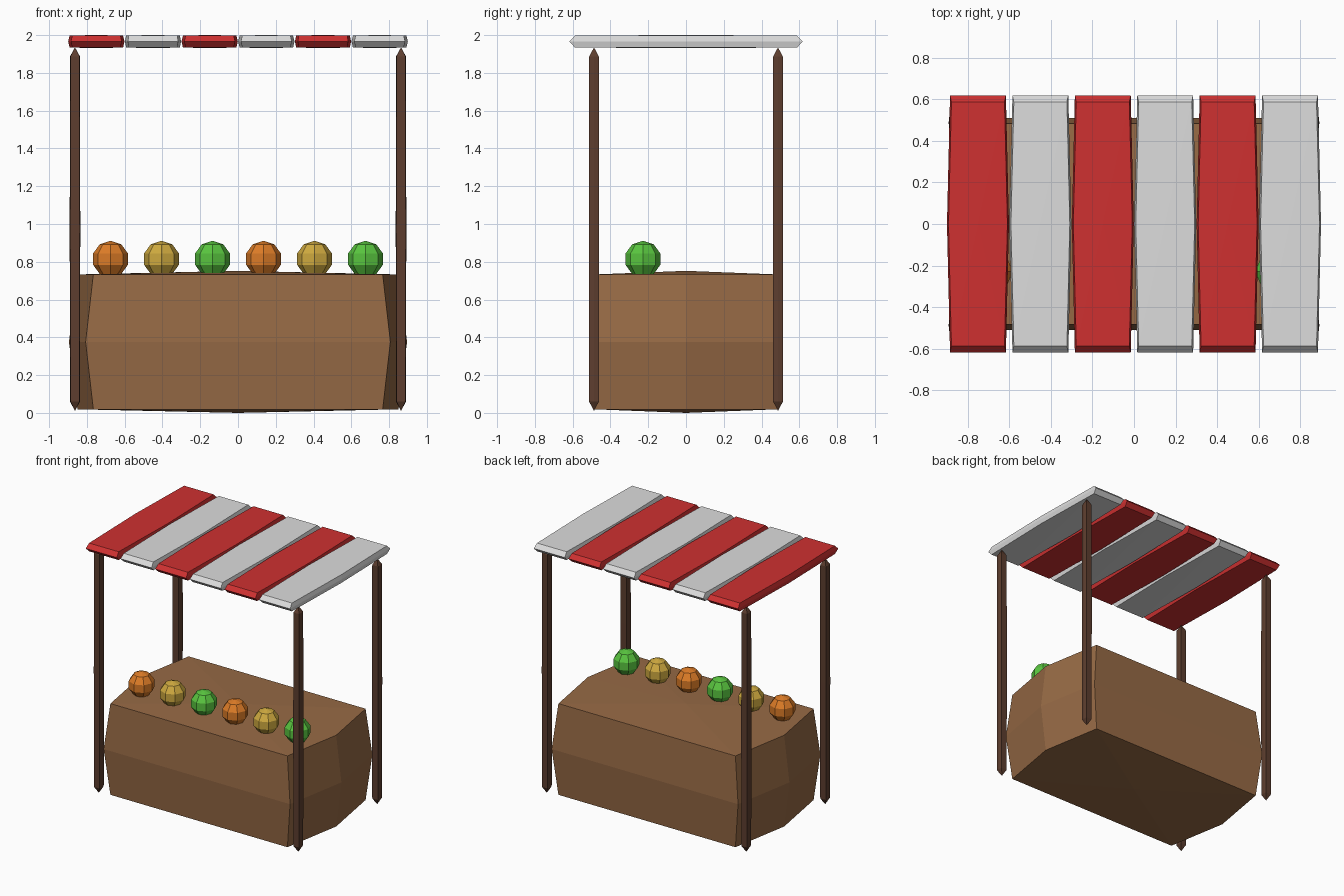
import bpy, bmesh, math

if "Cube" in bpy.data.objects:
    bpy.data.objects.remove(bpy.data.objects["Cube"])


def colour(name, r, g, b):
    m = bpy.data.materials.new(name)
    m.diffuse_color = (r, g, b, 1)
    m.use_nodes = True
    m.node_tree.nodes["Principled BSDF"].inputs["Base Color"].default_value = m.diffuse_color
    return m


WOOD = colour("counter wood", 0.31, 0.145, 0.06)
DARK = colour("post wood", 0.11, 0.048, 0.028)
RED = colour("awning red", 0.62, 0.03, 0.03)
WHITE = colour("awning white", 0.72, 0.72, 0.72)
ORANGE = colour("orange fruit", 0.72, 0.2, 0.02)
YELLOW = colour("yellow fruit", 0.62, 0.4, 0.05)
GREEN = colour("green fruit", 0.1, 0.56, 0.05)


def spow(v, e):
    """Signed power, used to square off a round shape."""
    return 0.0 if abs(v) < 1e-6 else math.copysign(abs(v) ** e, v)


def rounded(name, centre, half, mat, lon=6, lat=4, e=0.15):
    """Low-poly superellipsoid: boxy for a small e, a ball for e = 1."""
    bm = bmesh.new()
    bottom = bm.verts.new((0, 0, -half[2]))
    top = bm.verts.new((0, 0, half[2]))
    rings = []
    for i in range(1, lat):
        a = -math.pi / 2 + math.pi * i / lat
        r, z = spow(math.cos(a), e), spow(math.sin(a), e)
        ring = []
        for j in range(lon):
            t = 2 * math.pi * j / lon
            ring.append(bm.verts.new((half[0] * r * spow(math.cos(t), e),
                                      half[1] * r * spow(math.sin(t), e),
                                      half[2] * z)))
        rings.append(ring)
    for j in range(lon):
        k = (j + 1) % lon
        bm.faces.new((bottom, rings[0][k], rings[0][j]))
        bm.faces.new((top, rings[-1][j], rings[-1][k]))
        for lo, hi in zip(rings, rings[1:]):
            bm.faces.new((lo[j], lo[k], hi[k], hi[j]))
    me = bpy.data.meshes.new(name)
    bm.to_mesh(me)
    bm.free()
    me.materials.append(mat)
    ob = bpy.data.objects.new(name, me)
    ob.location = centre
    bpy.context.collection.objects.link(ob)
    return ob


# Counter block
rounded("counter", (0, 0, 0.376), (0.895, 0.52, 0.376), WOOD)

# Four corner posts
for sx in (-1, 1):
    for sy in (-1, 1):
        rounded("post", (sx * 0.863, sy * 0.487, 0.973),
                (0.028, 0.028, 0.962), DARK)

# Striped awning planks and the row of fruit along the front
for i in range(6):
    rounded("awning_plank", (-0.75 + 0.3 * i, 0, 1.966),
            (0.149, 0.632, 0.034), (RED, WHITE)[i % 2])
    rounded("fruit", (-0.675 + 0.27 * i, -0.228, 0.814),
            (0.097, 0.097, 0.097), (ORANGE, YELLOW, GREEN)[i % 3],
            lon=8, lat=5, e=1)

# Rest the whole stall exactly on the ground
bpy.context.view_layer.update()
